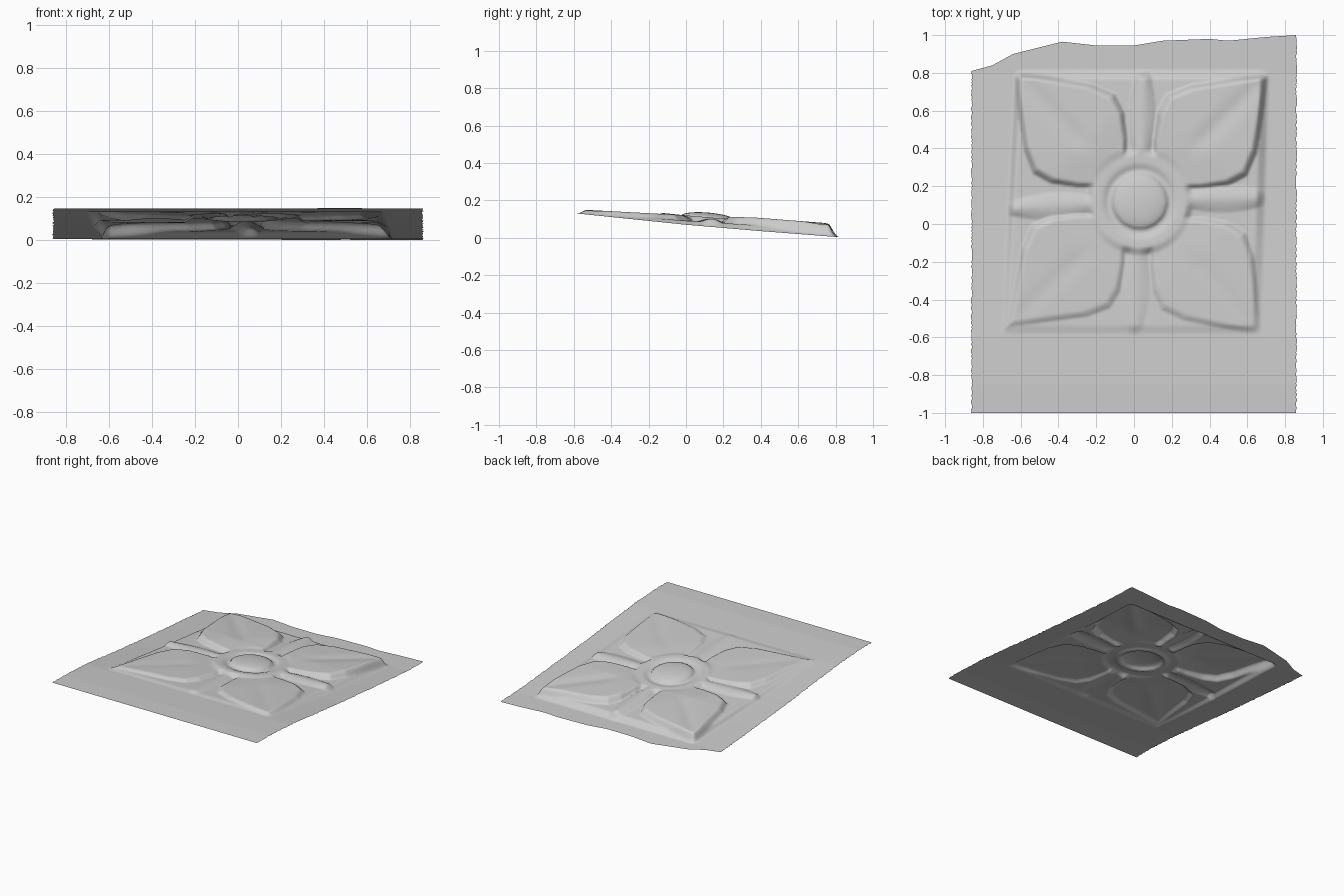
import bpy, bmesh, math, random
from mathutils import Vector

random.seed(4)
if "Cube" in bpy.data.objects:
    bpy.data.objects.remove(bpy.data.objects["Cube"], do_unlink=True)

CENTRE = Vector((0.03, 0.12))
PETAL_TIPS = [Vector(p) for p in ((-0.63, 0.8), (0.71, 0.79), (-0.71, -0.58), (0.66, -0.57))]
LEAF_TIPS = [Vector(p) for p in ((0.05, 0.82), (0.0, -0.6), (-0.66, 0.08), (0.7, 0.14))]
SLOPE = [(-1, 0.147), (-0.85, 0.146), (-0.6, 0.133), (0, 0.071), (0.4, 0.037), (0.8, 0.006), (1, 0.001)]
TORN_EDGE = [(-0.86, 0.81), (-0.75, 0.84), (-0.64, 0.9), (-0.38, 0.965), (-0.2, 0.945),
             (0, 0.945), (0.15, 0.97), (0.4, 0.98), (0.5, 0.97), (0.7, 0.99), (0.86, 1.0)]
PETAL_WIDTH = [(0.1, 0.06), (0.2, 0.11), (0.29, 0.2), (0.4, 0.28), (0.5, 0.31), (0.62, 0.26), (0.95, 0.02)]


def lerp_table(table, t):
    for (a, u), (b, v) in zip(table, table[1:]):
        if t <= b:
            return u + (v - u) * max(0, (t - a) / (b - a))
    return table[-1][1]


def step(a, b, t):
    t = min(1, max(0, (t - a) / (b - a)))
    return t * t * (3 - 2 * t)


def along_across(p, tip):
    axis = (tip - CENTRE).normalized()
    d = p - CENTRE
    return d.dot(axis), abs(d.x * axis.y - d.y * axis.x)


def panel_mask(x, y):
    # Slightly skewed square with a steep left wall
    left = -0.65 + 0.05 * (y - 0.1)
    right = 0.68 + 0.03 * (y - 0.1)
    return (step(left - 0.02, left + 0.02, x) * step(right + 0.02, right - 0.04, x)
            * step(-0.59, -0.53, y) * step(0.82, 0.76, y))


def petal(p, tip):
    s, w = along_across(p, tip)
    if s < 0.05:
        return 0
    half = lerp_table(PETAL_WIDTH, s)
    body = step(half + 0.03, half - 0.05, w)
    midrib = 0.12 * math.exp(-(w / 0.05) ** 2) * step(0.3, 0.5, s)
    return body * (0.8 + 0.2 * step(0.2, 0.45, s) - midrib)


def leaf(p, tip):
    s, w = along_across(p, tip)
    if s < 0.2:
        return 0
    half = 0.12 * math.sin(math.pi * min(1, max(0, (s - 0.15) / 0.6))) + 0.02
    return 0.75 * step(half + 0.02, 0, w)


def relief(x, y):
    p = Vector((x, y))
    r = (p - CENTRE).length
    amount = min(0.07, max(0.015, 0.051 + 0.05 * y))
    flower = max([0.42] + [petal(p, t) for t in PETAL_TIPS] + [leaf(p, t) for t in LEAF_TIPS])
    h = amount * flower * panel_mask(x, y)
    # Collar around the centre, then the domed button
    collar = step(0.29, 0.24, r)
    h = h * (1 - collar) + 0.05 * collar
    h -= 0.012 * math.exp(-((r - 0.165) / 0.025) ** 2)
    if r < 0.145:
        h = max(h, 0.045 + 0.03 * math.sqrt(1 - (r / 0.145) ** 2))
    return h


# Relief sheet: fine grid, torn along the back
bm = bmesh.new()
bmesh.ops.create_grid(bm, x_segments=190, y_segments=220, size=1)
for v in bm.verts:
    x, y = v.co.x * 0.86, v.co.y
    if y > 0.6:
        y = 0.6 + (y - 0.6) / 0.4 * (lerp_table(TORN_EDGE, x) - 0.6)
    if abs(v.co.x) > 0.999:
        x += random.uniform(-0.004, 0.004)
    v.co = (x, y, lerp_table(SLOPE, y) + relief(x, y))
low = min(v.co.z for v in bm.verts)
for v in bm.verts:
    v.co.z -= low
bmesh.ops.recalc_face_normals(bm, faces=bm.faces)
if sum(f.normal.z for f in bm.faces) < 0:
    bmesh.ops.reverse_faces(bm, faces=bm.faces)
for f in bm.faces:
    f.smooth = True
mesh = bpy.data.meshes.new("flower_relief_panel")
bm.to_mesh(mesh)
bm.free()
panel = bpy.data.objects.new("flower_relief_panel", mesh)
bpy.context.scene.collection.objects.link(panel)

# Plain stone grey
stone = bpy.data.materials.new("stone_grey")
stone.use_nodes = True
grey = (0.6, 0.6, 0.6, 1)
stone.diffuse_color = grey
stone.node_tree.nodes["Principled BSDF"].inputs["Base Color"].default_value = grey
mesh.materials.append(stone)
